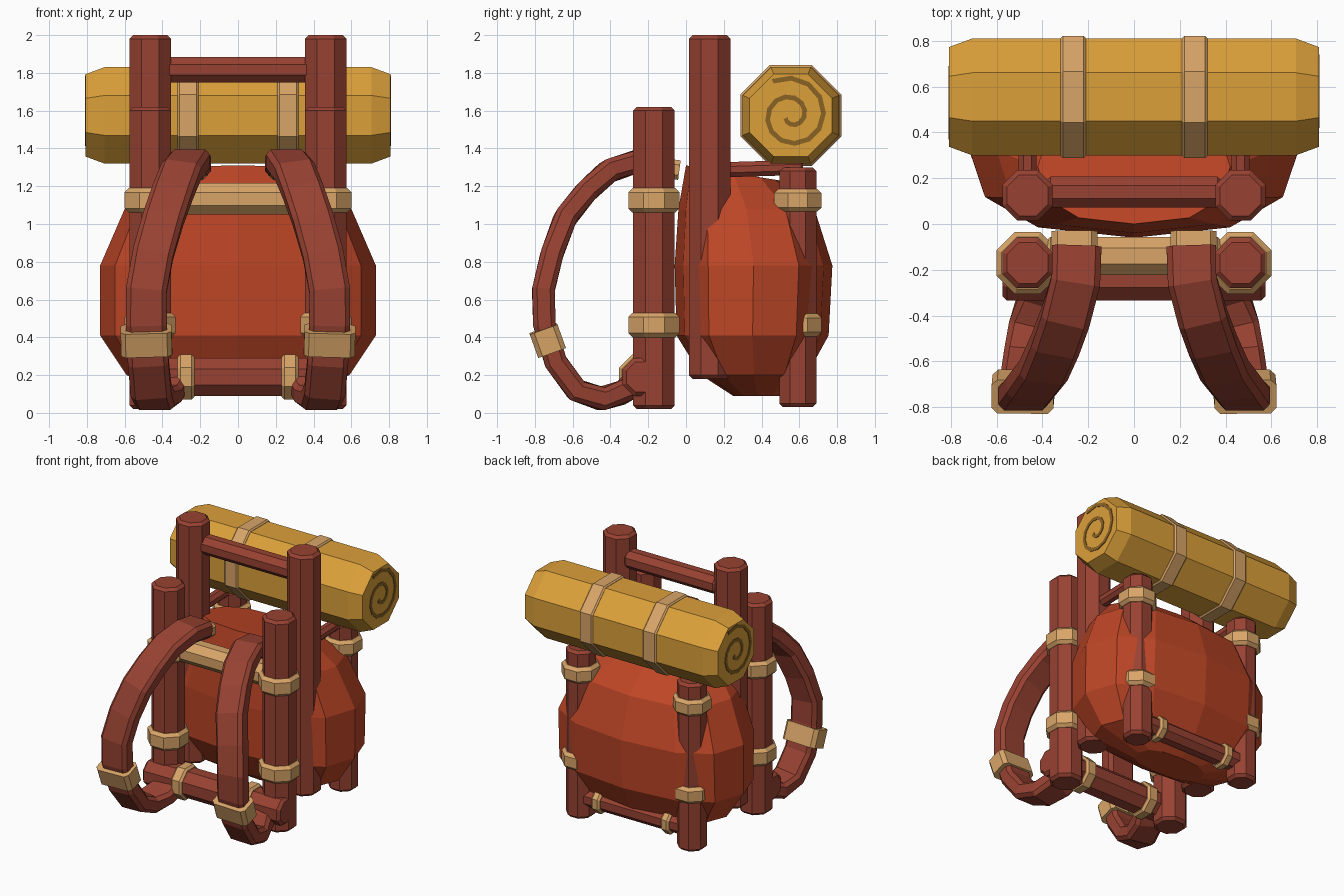
import bpy, bmesh, math
from mathutils import Vector, Matrix

if "Cube" in bpy.data.objects:
    bpy.data.objects.remove(bpy.data.objects["Cube"], do_unlink=True)


def material(name, *srgb):
    col = [((c / 255 + 0.055) / 1.055) ** 2.4 for c in srgb] + [1.0]
    m = bpy.data.materials.new(name)
    m.use_nodes = True
    m.diffuse_color = col
    bsdf = next(n for n in m.node_tree.nodes if n.type == 'BSDF_PRINCIPLED')
    bsdf.inputs["Base Color"].default_value = col
    bsdf.inputs["Roughness"].default_value = 0.9
    return m


BROWN = material("leather brown", 152, 66, 50)
RUST = material("rust cloth", 190, 70, 38)
TAN = material("tan binding", 217, 165, 104)
YELLOW = material("mustard blanket", 220, 160, 58)
DARK = material("spiral brown", 138, 98, 36)


def finish(name, bm, mat):
    bmesh.ops.recalc_face_normals(bm, faces=bm.faces)
    me = bpy.data.meshes.new(name)
    bm.to_mesh(me)
    bm.free()
    me.materials.append(mat)
    ob = bpy.data.objects.new(name, me)
    bpy.context.collection.objects.link(ob)
    return ob


def loft(name, rings, mat):
    """Skin a list of equal point rings and cap both ends."""
    bm = bmesh.new()
    vs = [[bm.verts.new(p) for p in ring] for ring in rings]
    n = len(vs[0])
    for a, b in zip(vs, vs[1:]):
        for i in range(n):
            j = (i + 1) % n
            bm.faces.new((a[i], a[j], b[j], b[i]))
    bm.faces.new(vs[0])
    bm.faces.new(vs[-1])
    return finish(name, bm, mat)


def bar(name, p0, p1, r, mat, chamfer=0.015, inset=None):
    """Octagonal bar with chamfered ends; r is measured to the flats."""
    p0, p1 = Vector(p0), Vector(p1)
    axis = p1 - p0
    length = axis.length
    rot = axis.to_track_quat('Z', 'Y')
    small = r - (inset or chamfer)
    rings = []
    for t, rad in ((0, small), (chamfer, r), (length - chamfer, r), (length, small)):
        R = rad / math.cos(math.pi / 8)
        rings.append([p0 + rot @ Vector((R * math.cos(a), R * math.sin(a), t))
                      for a in (math.pi / 8 + k * math.pi / 4 for k in range(8))])
    return loft(name, rings, mat)


def strap(name, path, half_w, half_t, mat, c=0.025):
    """Chamfered flat strip swept along a path."""
    pts = [Vector(p) for p in path]
    section = [(half_w, half_t - c), (half_w - c, half_t), (c - half_w, half_t), (-half_w, half_t - c),
               (-half_w, c - half_t), (c - half_w, -half_t), (half_w - c, -half_t), (half_w, c - half_t)]
    rings = []
    for i, p in enumerate(pts):
        t = (pts[min(i + 1, len(pts) - 1)] - pts[max(i - 1, 0)]).normalized()
        w = Vector((1, 0, 0))
        w = (w - t * w.dot(t)).normalized()
        n = t.cross(w)
        rings.append([p + w * u + n * v for u, v in section])
    return loft(name, rings, mat)


# Bag: squarish rings given as height, half width, front y, back y
rings = []
for z, a, y0, y1 in ((0.09, 0.28, 0.25, 0.51), (0.2, 0.59, 0.08, 0.64), (0.41, 0.73, -0.05, 0.755),
                     (0.78, 0.73, -0.06, 0.775), (1.08, 0.60, -0.04, 0.68), (1.31, 0.42, 0.0, 0.5)):
    ring = []
    for k in range(12):
        c, s = math.cos(k * math.pi / 6), math.sin(k * math.pi / 6)
        y = (y0 + y1) / 2 + (y1 - y0) / 2 * math.copysign(abs(s) ** 0.8, s)
        tilt = 0.16 * y if z > 1.2 else 0
        ring.append((a * math.copysign(abs(c) ** 0.8, c), y, z - tilt))
    rings.append(ring)
loft("bag", rings, RUST)

STRAP = [(0.25, -0.10, 1.315), (0.255, -0.25, 1.335), (0.30, -0.41, 1.28), (0.345, -0.53, 1.17),
         (0.395, -0.64, 1.03), (0.45, -0.71, 0.84), (0.485, -0.755, 0.65), (0.485, -0.75, 0.47),
         (0.475, -0.69, 0.27), (0.46, -0.58, 0.12), (0.44, -0.45, 0.075), (0.40, -0.33, 0.11),
         (0.36, -0.25, 0.19)]

for s, side in ((1, "left"), (-1, "right")):
    x = 0.465 * s
    # Upright posts
    bar(f"tall_post_{side}", (x, 0.125, 0.18), (x, 0.125, 2.0), 0.11, BROWN, 0.02)
    bar(f"front_post_{side}", (x, -0.17, 0.02), (x, -0.17, 1.62), 0.11, BROWN, 0.02)
    bar(f"back_post_{side}", (x, 0.592, 0.03), (x, 0.592, 1.30), 0.098, BROWN, 0.02)
    # Bindings round the posts
    for level, z in (("lower", 0.465), ("upper", 1.125)):
        bar(f"front_post_{level}_binding_{side}", (x, -0.17, z - 0.065), (x, -0.17, z + 0.065), 0.135, TAN, 0.022)
        bar(f"back_post_{level}_binding_{side}", (x, 0.592, z - 0.06), (x, 0.592, z + 0.06), 0.125, TAN, 0.022)
    # Side rail and bindings on the low rails
    bar(f"side_rail_{side}", (x, 0.13, 1.285), (x, 0.62, 1.30), 0.04, BROWN, 0.01)
    bar(f"front_rail_binding_{side}", (s * 0.23, -0.235, 0.19), (s * 0.32, -0.235, 0.19), 0.12, TAN)
    bar(f"back_rail_binding_{side}", (s * 0.255, 0.592, 0.18), (s * 0.325, 0.592, 0.18), 0.088, TAN)
    # Shoulder strap with its bindings
    strap(f"shoulder_strap_{side}", [(s * px, y, z) for px, y, z in STRAP], 0.108, 0.06, BROWN)
    strap(f"strap_binding_{side}", [(s * 0.487, -0.755, 0.445), (s * 0.483, -0.71, 0.32)], 0.135, 0.078, TAN)
    strap(f"strap_top_binding_{side}", [(s * 0.26, -0.15, 1.30), (s * 0.26, -0.035, 1.285)], 0.1, 0.052, TAN)
    # Blanket band
    bar(f"blanket_band_{side}", (s * 0.21, 0.555, 1.575), (s * 0.32, 0.555, 1.575), 0.267, TAN, 0.01)

    # Spiral plate on the blanket end
    bm = bmesh.new()
    prev = None
    steps = 22
    for k in range(steps + 1):
        f = k / steps
        a = math.radians(118 - 630 * f)
        r = 0.205 - 0.175 * f
        pair = [bm.verts.new((s * 0.811, 0.555 + s * q * math.cos(a), 1.575 + q * math.sin(a)))
                for q in (r - 0.013, r + 0.013)]
        if prev:
            bm.faces.new((prev[0], prev[1], pair[1], pair[0]))
        prev = pair
    res = bmesh.ops.extrude_face_region(bm, geom=bm.faces[:])
    moved = [v for v in res["geom"] if isinstance(v, bmesh.types.BMVert)]
    bmesh.ops.translate(bm, verts=moved, vec=(-s * 0.005, 0, 0))
    finish(f"blanket_spiral_{side}", bm, DARK)

# Cross rails
bar("top_rail", (-0.38, 0.14, 1.817), (0.38, 0.14, 1.817), 0.067, BROWN)
bar("front_upper_rail", (-0.38, -0.14, 1.133), (0.38, -0.14, 1.133), 0.083, TAN)
bar("front_lower_rail", (-0.575, -0.235, 0.19), (0.575, -0.235, 0.19), 0.1, BROWN, 0.02)
bar("back_lower_rail", (-0.46, 0.592, 0.18), (0.46, 0.592, 0.18), 0.068, BROWN)

# Rolled blanket
bar("blanket_roll", (-0.807, 0.555, 1.575), (0.807, 0.555, 1.575), 0.255, YELLOW, 0.1, 0.037)
